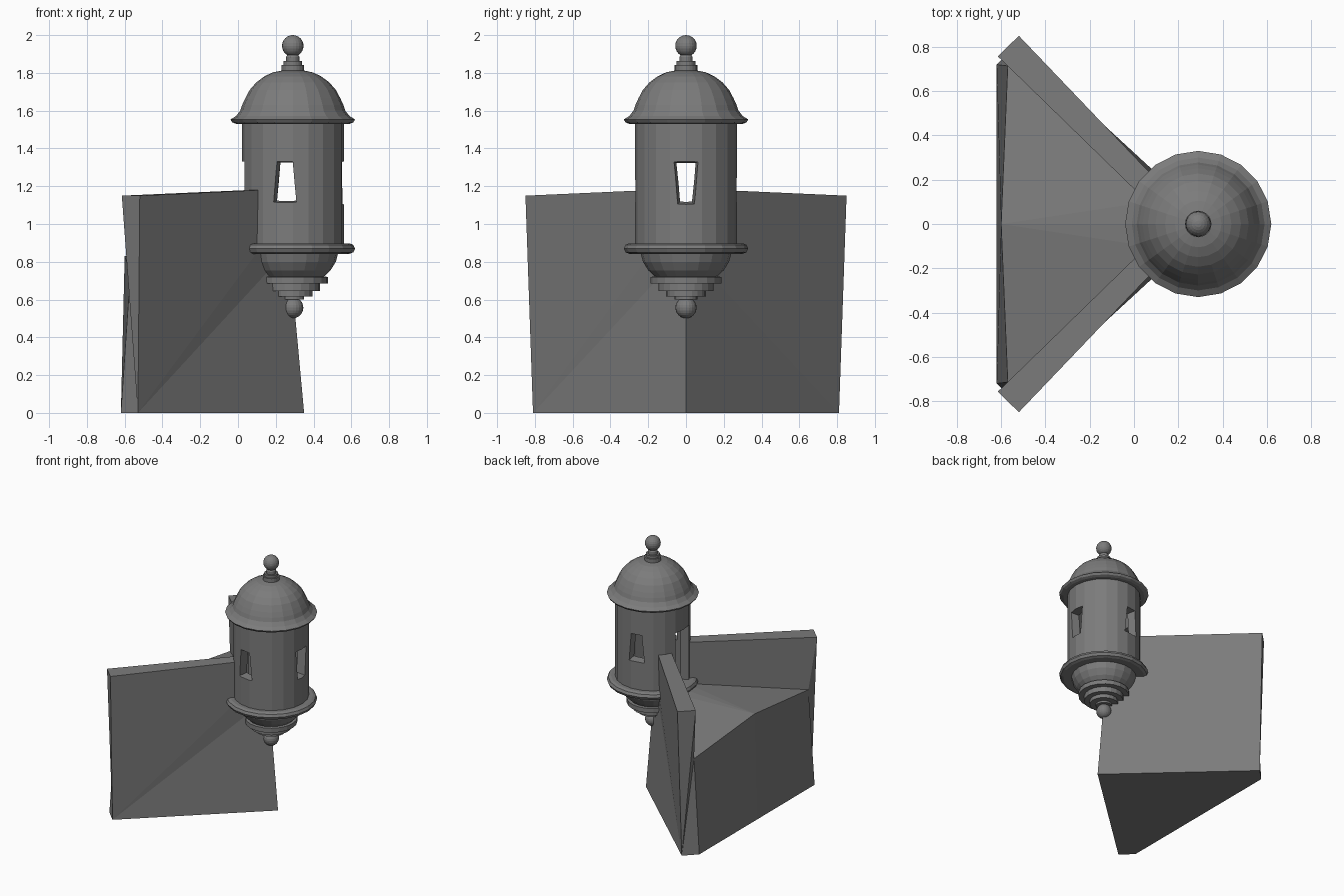
import bpy, bmesh
from math import cos, sin, pi, radians

if "Cube" in bpy.data.objects:
    bpy.data.objects.remove(bpy.data.objects["Cube"])

AXIS_X = 0.29   # turret axis
SIDES = 20

# Dark grey stone
stone = bpy.data.materials.new("dark_stone")
stone.diffuse_color = (0.2, 0.2, 0.2, 1)
stone.use_nodes = True
stone.node_tree.nodes["Principled BSDF"].inputs["Base Color"].default_value = stone.diffuse_color


def make_object(name, verts, faces):
    mesh = bpy.data.meshes.new(name)
    mesh.from_pydata(verts, [], faces)
    bm = bmesh.new()
    bm.from_mesh(mesh)
    bmesh.ops.recalc_face_normals(bm, faces=bm.faces)
    bm.to_mesh(mesh)
    bm.free()
    mesh.materials.append(stone)
    ob = bpy.data.objects.new(name, mesh)
    bpy.context.collection.objects.link(ob)
    return ob


def lathe(name, profile, tube=False):
    """Revolve (radius, z) points round the turret axis; cap ends or close as a tube."""
    n, verts, faces = len(profile), [], []
    for r, z in profile:
        for i in range(SIDES):
            a = 2 * pi * i / SIDES
            verts.append((AXIS_X + r * cos(a), r * sin(a), z))
    for k in range(n if tube else n - 1):
        p, q = k * SIDES, (k + 1) % n * SIDES
        for i in range(SIDES):
            j = (i + 1) % SIDES
            faces.append((p + i, p + j, q + j, q + i))
    if not tube:
        faces += [tuple(range(SIDES)), tuple(range((n - 1) * SIDES, n * SIDES))]
    return make_object(name, verts, faces)


def ball(name, z, r):
    bpy.ops.mesh.primitive_uv_sphere_add(segments=SIDES, ring_count=12, radius=r,
                                         location=(AXIS_X, 0, z))
    bpy.context.object.name = name
    bpy.context.object.data.materials.append(stone)


def cut_opening(target, angle, bottom, top, z0, z1, splay=0.2):
    """Cut a tapered opening; bottom/top are half widths, narrowing inwards by splay."""
    a = radians(angle)
    verts = []
    for d in (0.32, 0.12):
        s = splay * (0.267 - d)
        for w, z in ((s - bottom, z0 + s), (bottom - s, z0 + s),
                     (top - s, z1 - s / 2), (s - top, z1 - s / 2)):
            verts.append((AXIS_X + d * cos(a) - w * sin(a), d * sin(a) + w * cos(a), z))
    faces = [(0, 1, 2, 3), (4, 5, 6, 7)] + [(i, (i + 1) % 4, (i + 1) % 4 + 4, i + 4) for i in range(4)]
    cutter = make_object("opening_cutter", verts, faces)
    cutter.hide_render = True
    mod = target.modifiers.new("opening", 'BOOLEAN')
    mod.operation, mod.solver, mod.object = 'DIFFERENCE', 'EXACT', cutter
    bpy.context.view_layer.objects.active = target
    bpy.ops.object.modifier_apply(modifier=mod.name)
    bpy.data.objects.remove(cutter)


# Bastion corner with parapets: one half, mirrored across y
P = {
    "A0": (.35, 0, 0), "A1": (.27, 0, .87), "C0": (-.53, .81, 0), "B0": (-.62, .72, 0),
    "M0": (-.62, 0, 0), "M1": (-.6, 0, .83), "F": (-.57, .714, .74), "C1": (-.52, .85, 1.15),
    "I1": (-.615, .757, 1.15), "E1": (.12, .18, 1.18), "J1": (.06, .10, 1.18),
    "J0": (.06, .10, .855), "E0": (.117, .170, .87),
}
keys = list(P)
half_faces = ["A0 A1 C0", "A1 E0 C0", "E0 E1 C1 C0",            # outer wall
              "C0 C1 I1", "C0 I1 F", "C0 F B0",                 # parapet end
              "B0 F M1 M0", "F J0 M1", "M1 J0 A1", "J0 E0 A1",  # back and floor
              "F I1 J1 J0", "C1 E1 J1 I1", "E0 J0 J1 E1",       # inner face and top
              "A0 C0 B0 M0"]                                    # underside
bastion = make_object("bastion_wall", list(P.values()),
                      [tuple(keys.index(k) for k in f.split()) for f in half_faces])
mirror = bastion.modifiers.new("mirror", 'MIRROR')
mirror.use_axis = (False, True, False)

# Stepped corbel, bowl and ring under the turret
lathe("turret_corbel", [(.06, .60), (.06, .615), (.105, .615), (.105, .645), (.145, .645),
                        (.145, .685), (.187, .685), (.187, .72), (.165, .722), (.2, .755),
                        (.228, .80), (.24, .845), (.30, .842), (.32, .85), (.33, .87),
                        (.32, .89), (.30, .898), (.26, .898), (.19, .88)])
ball("lower_finial_ball", .557, .056)

# Hollow shaft with three windows and a doorway
shaft = lathe("turret_shaft", [(.27, .87), (.27, 1.545), (.205, 1.545), (.205, .87)], tube=True)
cut_opening(shaft, 0, .045, .065, 1.105, 1.33)
for side in (99, -99):
    cut_opening(shaft, side, .062, .042, 1.115, 1.33, .12)
cut_opening(shaft, 180, .083, .083, .80, 1.33, 0)

# Flared dome roof with stepped neck and ball
lathe("dome_roof", [(.26, 1.53), (.30, 1.53), (.32, 1.538), (.33, 1.553), (.30, 1.572),
                    (.278, 1.6), (.268, 1.63), (.252, 1.665), (.228, 1.71), (.193, 1.75),
                    (.15, 1.782), (.105, 1.803), (.06, 1.812), (.06, 1.842), (.05, 1.842),
                    (.05, 1.862), (.035, 1.862), (.035, 1.885), (.025, 1.9)])
ball("upper_finial_ball", 1.943, .057)
